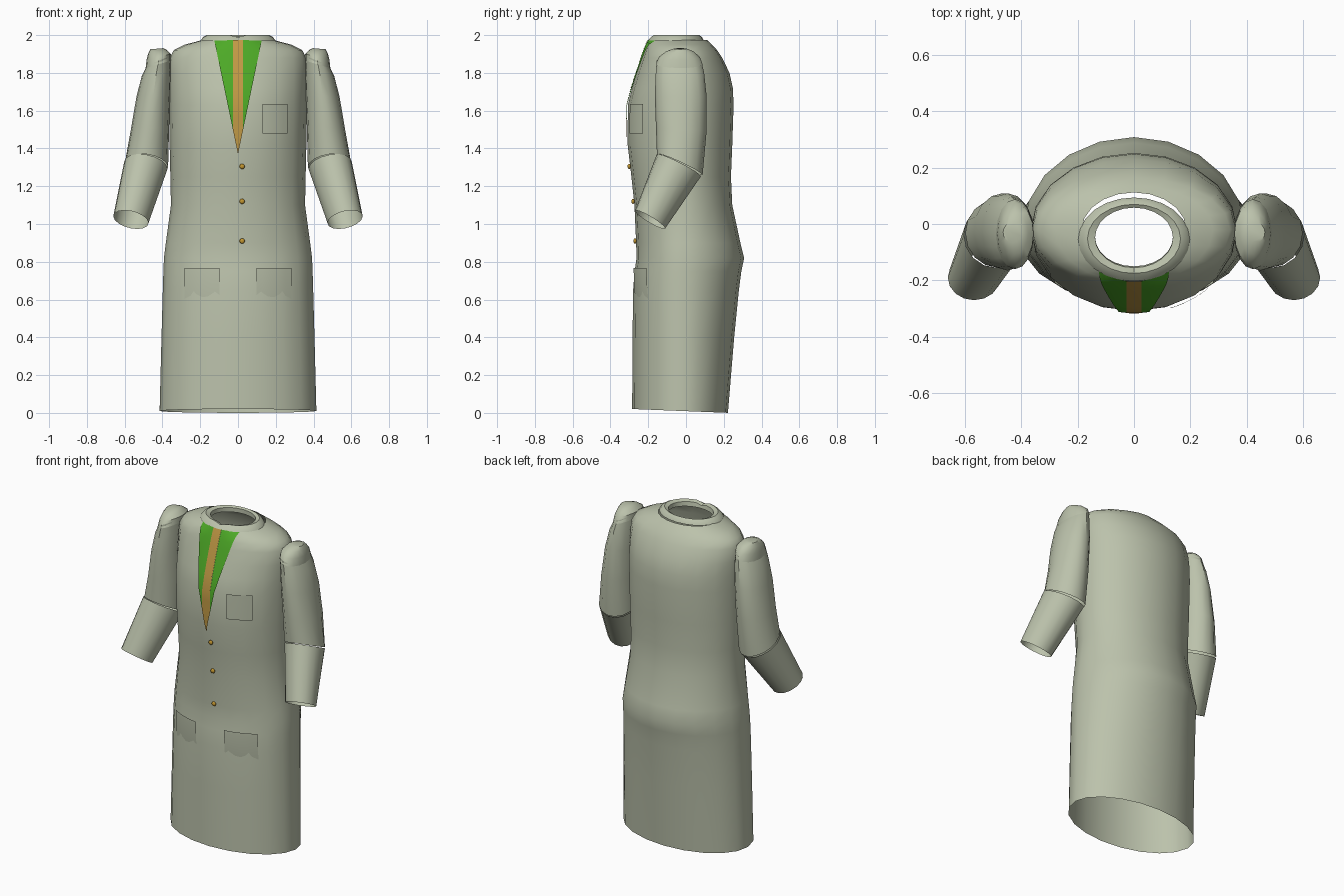
import bpy, bmesh, math
from mathutils import Vector

if "Cube" in bpy.data.objects:
    bpy.data.objects.remove(bpy.data.objects["Cube"])


def material(name, rgb):
    m = bpy.data.materials.new(name)
    m.diffuse_color = (*rgb, 1.0)
    m.use_nodes = True
    m.node_tree.nodes["Principled BSDF"].inputs["Base Color"].default_value = m.diffuse_color
    return m


CLOTH = material("sage cloth", (0.50, 0.54, 0.41))
GREEN = material("green shirt", (0.075, 0.40, 0.02))
GOLD = material("gold tie", (0.53, 0.32, 0.06))
BRASS = material("brass", (0.55, 0.31, 0.03))


def finish(name, bm, mat, angle=35):
    me = bpy.data.meshes.new(name)
    bm.to_mesh(me)
    bm.free()
    ob = bpy.data.objects.new(name, me)
    bpy.context.collection.objects.link(ob)
    me.materials.append(mat)
    bpy.ops.object.select_all(action='DESELECT')
    ob.select_set(True)
    bpy.context.view_layer.objects.active = ob
    bpy.ops.object.shade_smooth_by_angle(angle=math.radians(angle))
    return ob


def loft(name, rings, mat, cap=False, angle=35):
    """Skin a stack of closed rings; optionally close the first one."""
    bm = bmesh.new()
    vr = [[bm.verts.new(p) for p in r] for r in rings]
    n = len(vr[0])
    for a, b in zip(vr, vr[1:]):
        for i in range(n):
            j = (i + 1) % n
            bm.faces.new((a[i], a[j], b[j], b[i]))
    if cap:
        bm.faces.new(vr[0])
    bmesh.ops.recalc_face_normals(bm, faces=bm.faces)
    return finish(name, bm, mat, angle)


# Coat body profile: height, half width, front y, back y
CY = -0.02
BODY = [
    (0.01, .415, -.285, .222), (0.40, .405, -.283, .255), (0.65, .398, -.280, .280),
    (0.75, .395, -.272, .293), (0.82, .392, -.262, .308), (0.90, .382, -.264, .288),
    (1.10, .355, -.273, .245), (1.25, .358, -.289, .238), (1.42, .362, -.309, .245),
    (1.63, .365, -.308, .252), (1.72, .366, -.285, .248), (1.80, .366, -.260, .230),
    (1.88, .362, -.233, .192), (1.92, .340, -.219, .165), (1.95, .280, -.207, .137),
    (1.975, .185, -.196, .112)]


def oval(z, w, yf, yb, n=20):
    pts = []
    for i in range(n):
        a = 2 * math.pi * i / n
        s = math.sin(a)
        r = (yb - CY) if s > 0 else (CY - yf)
        pts.append(Vector((w * math.cos(a), CY + r * s, z)))
    return pts


body_rings = [oval(*r) for r in BODY]
for p in body_rings[0]:                      # hem dips towards the back
    p.z = 0.01 - 0.04 * (p.y + 0.02)
loft("coat_body", body_rings, CLOTH)


def front_y(x, z):
    """y of the coat front at a given x and height."""
    for (z0, w0, f0, _), (z1, w1, f1, _) in zip(BODY, BODY[1:]):
        if z <= z1:
            break
    t = (z - z0) / (z1 - z0)
    w, f = w0 + t * (w1 - w0), f0 + t * (f1 - f0)
    return CY - (CY - f) * math.sqrt(max(0, 1 - (x / w) ** 2))


def front_plate(name, zs, span, offset, mat, cols=6):
    """Thin sheet that follows the coat front between span(z) limits."""
    bm = bmesh.new()
    grid = []
    for z in zs:
        x0, x1 = span(z)
        xs = [x0 + (x1 - x0) * i / cols for i in range(cols + 1)]
        grid.append([bm.verts.new((x, front_y(x, z) - offset(z), z)) for x in xs])
    for a, b in zip(grid, grid[1:]):
        for i in range(cols):
            bm.faces.new((a[i], a[i + 1], b[i + 1], b[i]))
    bmesh.ops.remove_doubles(bm, verts=bm.verts, dist=1e-5)
    bm.normal_update()
    for f in bm.faces:
        if f.normal.y > 0:
            f.normal_flip()
    return finish(name, bm, mat)


# Shirt and tie in the neckline
def vee(z):
    return 0.125 * (z - 1.37) / 0.6


NECK_Z = [1.37, 1.42, 1.50, 1.565, 1.63, 1.72, 1.80, 1.88, 1.92, 1.95, 1.974]


def tie_half(z):
    return min(0.027, vee(z))


SHIRT_Z = [z for z in NECK_Z if z >= 1.5]
SHIRT_Z[0] = 1.37 + 0.027 * 0.6 / 0.125
for side, s in (("left", 1), ("right", -1)):
    front_plate("shirt_" + side, SHIRT_Z, lambda z: (s * tie_half(z), s * vee(z)),
                lambda z: 0.007, GREEN, 4)
front_plate("tie", [1.37, 1.42] + SHIRT_Z, lambda z: (-tie_half(z), tie_half(z)),
            lambda z: 0.008, GOLD, 2)

# Pockets: flat chest pocket and two lower ones that blend into the coat
front_plate("chest_pocket", [1.48, 1.56, 1.635], lambda z: (0.13, 0.262),
            lambda z: 0.009, CLOTH)
for side, s in (("left", 1), ("right", -1)):
    front_plate("lower_pocket_" + side, [0.60, 0.65, 0.70, 0.75, 0.768],
                lambda z: (s * 0.098, s * 0.282),
                lambda z: -0.005 + 0.02 * (z - 0.60) / 0.168, CLOTH)

# Buttons
for k, z in enumerate((1.305, 1.12, 0.91)):
    bm = bmesh.new()
    bmesh.ops.create_uvsphere(bm, u_segments=12, v_segments=8, radius=0.014)
    bmesh.ops.scale(bm, vec=(1, 0.6, 1), verts=bm.verts)
    bmesh.ops.translate(bm, vec=(0.022, front_y(0.022, z) - 0.006, z), verts=bm.verts)
    finish(f"button_{k + 1}", bm, BRASS, 60)

# Collar band: outer foot, top edge, inner edge
collar = []
for w, y0, y1, z in ((.198, -.203, .094, 1.972), (.185, -.190, .085, 1.990),
                     (.165, -.175, .070, 2.0), (.138, -.155, .058, 1.992),
                     (.138, -.150, .058, 1.965)):
    c, r = (y0 + y1) / 2, (y1 - y0) / 2
    ring = [Vector((w * math.cos(2 * math.pi * i / 24),
                    c + r * math.sin(2 * math.pi * i / 24), z)) for i in range(24)]
    if z > 1.985:
        ring[18].z -= 0.012                  # small notch at the front
    collar.append(ring)
loft("collar", collar, CLOTH)


def tilted(c, u, v, s, n=16):
    """Oval ring: u = (x, z) half axis, v = (y, z) half axis, s mirrors in x."""
    out = []
    for i in range(n):
        a = 2 * math.pi * i / n
        ca, sa = math.cos(a), math.sin(a)
        out.append(Vector((s * (c[0] + ca * u[0]), c[1] + sa * v[0],
                           c[2] + ca * u[1] + sa * v[1])))
    return out


# Sleeves with shoulder caps
CAP = [((.43, -.03, 1.928), (.034, -.003), (.036, 0)),
       ((.425, -.033, 1.912), (.050, -.008), (.075, 0)),
       ((.42, -.035, 1.885), (.064, -.015), (.108, 0)),
       ((.422, -.036, 1.845), (.067, -.02), (.124, 0))]
UPPER = [((.42, -.037, 1.865), (.062, -.025), (.118, 0)),
         ((.432, -.032, 1.80), (.078, -.018), (.128, 0)),
         ((.448, -.028, 1.68), (.090, -.008), (.137, 0)),
         ((.466, -.025, 1.50), (.101, 0), (.134, -.01)),
         ((.484, -.033, 1.315), (.114, .015), (.121, -.055))]
LOWER = [((.488, -.038, 1.310), (.115, .018), (.117, -.058)),
         ((.567, -.190, 1.023), (.093, .018), (.080, -.046))]
for side, s in (("left", 1), ("right", -1)):
    for part, rings, cap in (("shoulder_cap_", CAP, True), ("upper_sleeve_", UPPER, False),
                             ("forearm_sleeve_", LOWER, False)):
        loft(part + side, [tilted(*r, s) for r in rings], CLOTH, cap)
